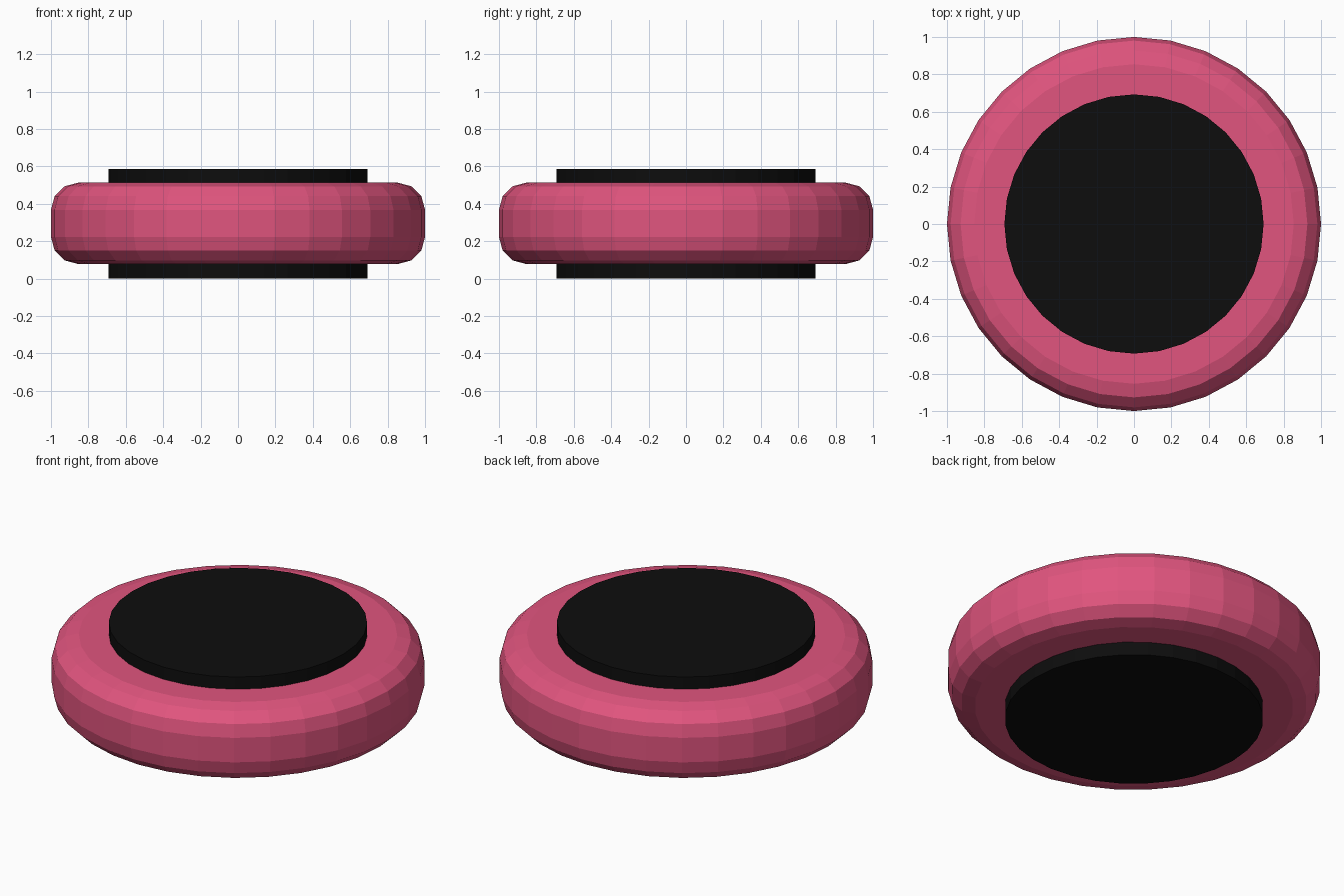
import bpy
import math

if "Cube" in bpy.data.objects:
    bpy.data.objects.remove(bpy.data.objects["Cube"])


def disc(name, radius, z0, z1, color):
    """Flat-shaded 32-sided disc between two heights."""
    bpy.ops.mesh.primitive_cylinder_add(
        vertices=32, radius=radius, depth=z1 - z0, location=(0, 0, (z0 + z1) / 2))
    ob = bpy.context.object
    ob.name = name
    mat = bpy.data.materials.new(name + "_material")
    mat.diffuse_color = (*color, 1)
    mat.use_nodes = True
    mat.node_tree.nodes["Principled BSDF"].inputs["Base Color"].default_value = mat.diffuse_color
    ob.data.materials.append(mat)
    return ob


# Pink outer ring body with rounded rims
body = disc("rounded_body", 1.0, 0.078, 0.513, (0.75, 0.09, 0.21))
bevel = body.modifiers.new("rim_bevel", 'BEVEL')
bevel.width = 0.145
bevel.segments = 3
bevel.limit_method = 'ANGLE'
bevel.angle_limit = math.radians(40)

# Black core showing as a raised pad on both faces
disc("black_core", 0.693, 0.0, 0.585, (0.004, 0.004, 0.004))
